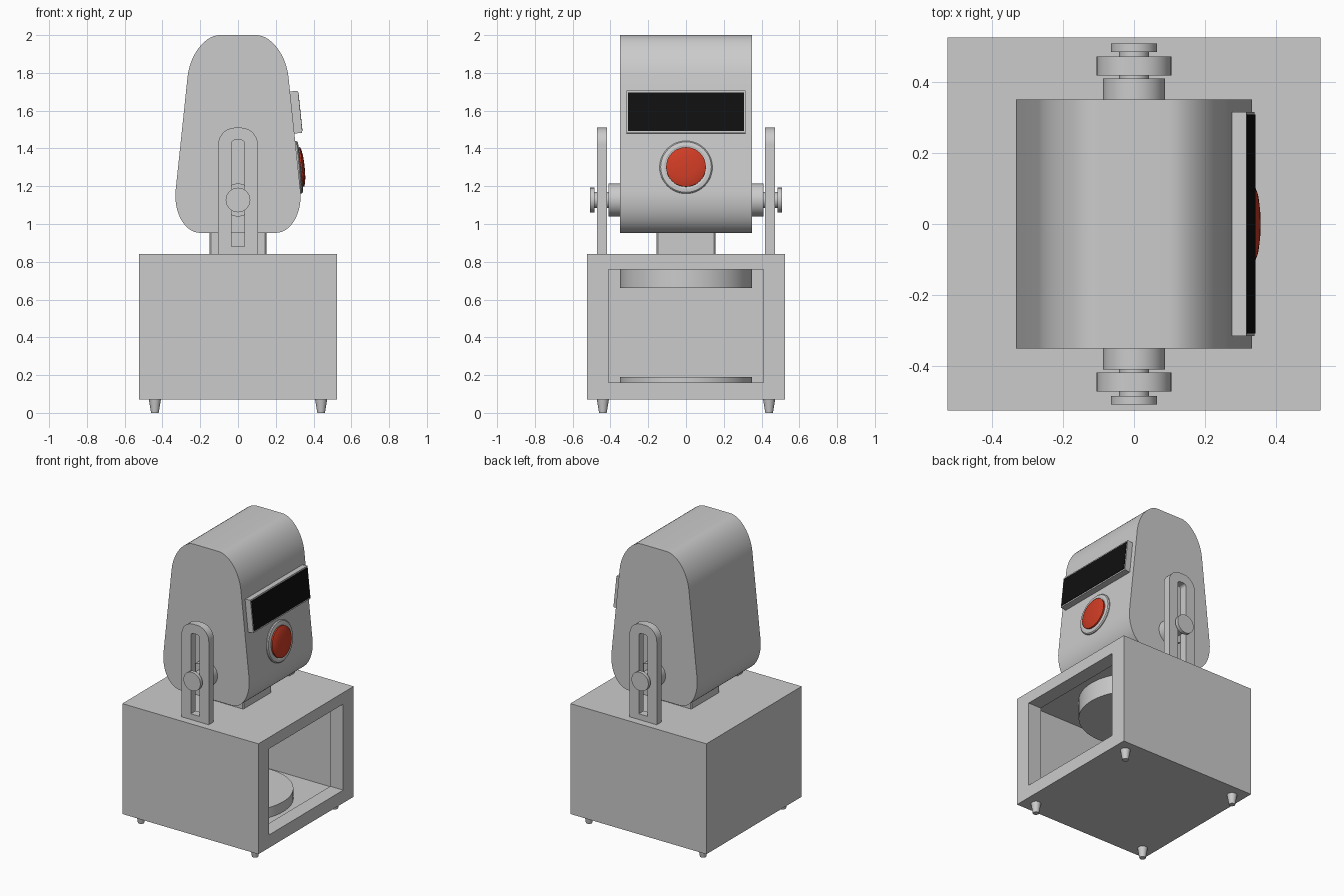
import bpy, bmesh, math
from mathutils import Matrix, Vector

if "Cube" in bpy.data.objects:
    bpy.data.objects.remove(bpy.data.objects["Cube"])


def add_mesh(name, bm, mat=None, smooth=True):
    bmesh.ops.recalc_face_normals(bm, faces=bm.faces)
    me = bpy.data.meshes.new(name)
    bm.to_mesh(me)
    bm.free()
    ob = bpy.data.objects.new(name, me)
    bpy.context.collection.objects.link(ob)
    if mat:
        me.materials.append(mat)
    if smooth:
        bpy.ops.object.select_all(action='DESELECT')
        ob.select_set(True)
        bpy.context.view_layer.objects.active = ob
        bpy.ops.object.shade_smooth_by_angle(angle=math.radians(30))
    return ob


def box(name, lo, hi, mat=None, frame=Matrix(), bevel=0):
    lo, hi = Vector(lo), Vector(hi)
    bm = bmesh.new()
    bmesh.ops.create_cube(bm, size=1, matrix=frame @ Matrix.Translation((lo + hi) / 2)
                          @ Matrix.Diagonal((*(hi - lo), 1)))
    if bevel:
        bmesh.ops.bevel(bm, geom=bm.edges[:], offset=bevel, segments=1, affect='EDGES')
    return add_mesh(name, bm, mat, False)


def lathe(name, profile, frame=Matrix(), mat=None, n=48):
    """Revolve (radius, height) points about local z and cap the ends."""
    bm = bmesh.new()
    rings = [[bm.verts.new(frame @ Vector((r * math.cos(2 * math.pi * i / n),
                                           r * math.sin(2 * math.pi * i / n), h)))
              for i in range(n)] for r, h in profile]
    for a, b in zip(rings, rings[1:]):
        for i in range(n):
            j = (i + 1) % n
            bm.faces.new((a[i], a[j], b[j], b[i]))
    bm.faces.new(rings[0])
    bm.faces.new(rings[-1])
    return add_mesh(name, bm, mat)


def material(name, color):
    m = bpy.data.materials.new(name)
    m.diffuse_color = (*color, 1)
    m.use_nodes = True
    m.node_tree.nodes["Principled BSDF"].inputs["Base Color"].default_value = m.diffuse_color
    return m


black = material("screen_black", (0.005, 0.005, 0.005))
red = material("button_red", (0.62, 0.045, 0.018))

# Hollow base with a framed opening on the right side
base = box("base_housing", (-0.525, -0.525, 0.07), (0.525, 0.525, 0.84))
cutters = [box("cavity_cutter", (-0.475, -0.475, 0.12), (0.425, 0.475, 0.79)),
           box("opening_cutter", (0.3, -0.41, 0.16), (0.6, 0.41, 0.76))]
bpy.context.view_layer.objects.active = base
for c in cutters:
    c.hide_render = True
    mod = base.modifiers.new("cut", 'BOOLEAN')
    mod.operation, mod.solver, mod.object = 'DIFFERENCE', 'EXACT', c
    bpy.ops.object.modifier_apply(modifier=mod.name)
    bpy.data.objects.remove(c)

# Feet
for sx in (-1, 1):
    for sy in (-1, 1):
        lathe("foot", [(0.02, 0), (0.032, 0.07)],
              Matrix.Translation((0.44 * sx, 0.44 * sy, 0)), n=24)

# Upper and lower plates inside the base, and the neck
lathe("lower_plate", [(0.35, 0.115), (0.35, 0.19)], n=64)
lathe("upper_plate", [(0.35, 0.66), (0.35, 0.795)], n=64)
box("neck", (-0.15, -0.155, 0.78), (0.15, 0.155, 1.0), bevel=0.008)


# Head: tapered outline with rounded corners, extruded along y
def corner(p, c, q, n=14, k=0.53):
    p, c, q = Vector(p), Vector(c), Vector(q)
    a, b = p.lerp(c, k), q.lerp(c, k)
    return [p * (1 - t) ** 3 + a * 3 * t * (1 - t) ** 2 + b * 3 * t * t * (1 - t) + q * t ** 3
            for t in (i / n for i in range(n + 1))]


half = (corner((0.097, 2.0), (0.243, 2.0), (0.267, 1.78))
        + corner((0.33, 1.18), (0.353, 0.953), (0.2, 0.953)))
outline = half + [Vector((-p.x, p.y)) for p in reversed(half)]
bm = bmesh.new()
face = bm.faces.new([bm.verts.new((p.x, -0.35, p.y)) for p in outline])
ext = bmesh.ops.extrude_face_region(bm, geom=[face])
bmesh.ops.translate(bm, vec=(0, 0.7, 0),
                    verts=[v for v in ext["geom"] if isinstance(v, bmesh.types.BMVert)])
add_mesh("head", bm)

# Screen and button sit on the sloping right face of the head
TILT = math.radians(6)


def on_face(z):
    x = 0.33 - (z - 1.18) * 0.105
    return Matrix.Translation((x, 0, z)) @ Matrix.Rotation(-TILT, 4, 'Y')


box("screen_frame", (-0.01, -0.315, -0.112), (0.041, 0.315, 0.112), frame=on_face(1.59))
box("screen", (0.03, -0.308, -0.102), (0.044, 0.308, 0.102), black, on_face(1.59))
btn = on_face(1.30) @ Matrix.Rotation(math.pi / 2, 4, 'Y')
lathe("button_ring", [(0.14, -0.01), (0.14, 0.006), (0.134, 0.012), (0.115, 0.015),
                      (0.108, 0.012)], btn)
lathe("button", [(0.105, 0), (0.105, 0.022), (0.09, 0.028), (0.06, 0.033),
                 (0.03, 0.035), (0.01, 0.0355)], btn, red)


# Slotted side brackets and pivots, mirrored front and back
def arch(w, z0, z1, r, n=10):
    arc = [(w - r + r * math.cos(a), z1 - r + r * math.sin(a))
           for a in (math.pi / 2 * i / n for i in range(n + 1))]
    right = [(w, z0)] + arc
    return right + [(-x, z) for x, z in reversed(right)]


outer, inner = arch(0.105, 0.84, 1.51, 0.09), arch(0.034, 0.88, 1.445, 0.02)
for s, side in ((-1, "front"), (1, "back")):
    bm = bmesh.new()
    loops = [[bm.verts.new((x, s * y, z)) for x, z in pts]
             for pts, y in ((outer, 0.418), (outer, 0.472), (inner, 0.472), (inner, 0.418))]
    for k in range(4):
        a, b = loops[k], loops[(k + 1) % 4]
        for i in range(len(a)):
            j = (i + 1) % len(a)
            bm.faces.new((a[i], a[j], b[j], b[i]))
    add_mesh(side + "_bracket", bm)
    axis = Matrix.Translation((0, 0, 1.127)) @ Matrix.Rotation(-s * math.pi / 2, 4, 'X')
    lathe(side + "_pivot_hub", [(0.087, 0.34), (0.087, 0.409)], axis)
    lathe(side + "_pivot_shaft", [(0.042, 0.4), (0.042, 0.49)], axis, n=32)
    lathe(side + "_pivot_knob", [(0.065, 0.484), (0.065, 0.508)], axis)
